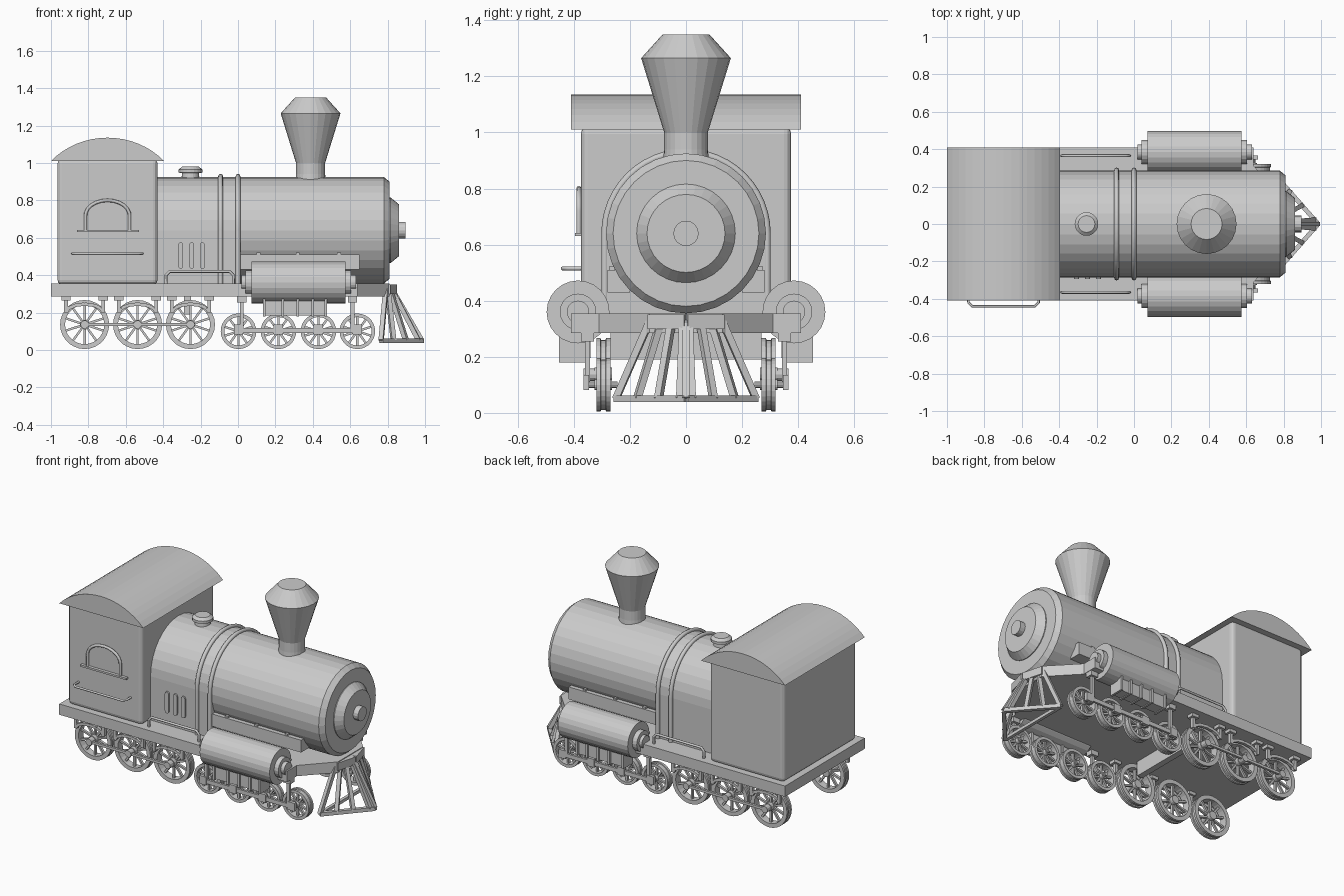
import bpy, bmesh
from math import sin, cos, pi, radians
from mathutils import Matrix, Vector

if "Cube" in bpy.data.objects:
    bpy.data.objects.remove(bpy.data.objects["Cube"], do_unlink=True)

GREY = (0.6, 0.6, 0.6, 1)
paint = bpy.data.materials.new("plain grey")
paint.use_nodes = True
paint.diffuse_color = GREY
paint.node_tree.nodes["Principled BSDF"].inputs["Base Color"].default_value = GREY

AXES = {"Z": Matrix(), "X": Matrix.Rotation(pi / 2, 4, "Y"), "Y": Matrix.Rotation(-pi / 2, 4, "X")}


def finish(name, bm):
    bmesh.ops.recalc_face_normals(bm, faces=bm.faces)
    mesh = bpy.data.meshes.new(name)
    bm.to_mesh(mesh)
    bm.free()
    mesh.materials.append(paint)
    ob = bpy.data.objects.new(name, mesh)
    bpy.context.collection.objects.link(ob)
    return ob


def add_box(bm, lo, hi, turn=None):
    lo, hi = Vector(lo), Vector(hi)
    size = Matrix.Diagonal((hi - lo).to_4d())
    size[3][3] = 1
    m = Matrix.Translation((lo + hi) / 2) @ size
    bmesh.ops.create_cube(bm, size=1, matrix=turn @ m if turn else m)


def add_lathe(bm, profile, axis, at, sides=24, ring=False):
    """Revolve (radius, height) pairs; ring joins last to first, otherwise ends are capped."""
    m = Matrix.Translation(at) @ AXES[axis]
    rows = [[bm.verts.new(m @ Vector((r * cos(2 * pi * i / sides), r * sin(2 * pi * i / sides), h)))
             for i in range(sides)] for r, h in profile]
    pairs = list(zip(rows, rows[1:]))
    if ring:
        pairs.append((rows[-1], rows[0]))
    else:
        bm.faces.new(rows[0])
        bm.faces.new(rows[-1])
    for a, b in pairs:
        for i in range(sides):
            j = (i + 1) % sides
            bm.faces.new((a[i], a[j], b[j], b[i]))


def add_prism(bm, start, push):
    """Extrude a closed outline of 3D points along a vector."""
    face = bm.faces.new([bm.verts.new(p) for p in start])
    new = bmesh.ops.extrude_face_region(bm, geom=[face])["geom"]
    bmesh.ops.translate(bm, vec=push, verts=[v for v in new if isinstance(v, bmesh.types.BMVert)])
    if face.is_valid is False or len(face.link_loops if hasattr(face, "link_loops") else []):
        return


def add_bar(bm, a, b, width):
    """Square bar between two points."""
    a, b = Vector(a), Vector(b)
    turn = Matrix.Translation((a + b) / 2) @ (b - a).to_track_quat("Z", "Y").to_matrix().to_4x4()
    h, w = (b - a).length / 2, width / 2
    add_box(bm, (-w, -w, -h), (w, w, h), turn)


def box(name, lo, hi):
    bm = bmesh.new()
    add_box(bm, lo, hi)
    return finish(name, bm)


def lathe(name, profile, axis, at, sides=24):
    bm = bmesh.new()
    add_lathe(bm, profile, axis, at, sides)
    return finish(name, bm)


def prism(name, start, push):
    bm = bmesh.new()
    add_prism(bm, start, push)
    return finish(name, bm)


def tube(name, points, radius):
    curve = bpy.data.curves.new(name, "CURVE")
    curve.dimensions = "3D"
    curve.bevel_depth, curve.bevel_resolution, curve.use_fill_caps = radius, 2, True
    spline = curve.splines.new("POLY")
    spline.points.add(len(points) - 1)
    for p, co in zip(spline.points, points):
        p.co = (*co, 1)
    curve.materials.append(paint)
    ob = bpy.data.objects.new(name, curve)
    bpy.context.collection.objects.link(ob)
    bpy.ops.object.select_all(action="DESELECT")
    ob.select_set(True)
    bpy.context.view_layer.objects.active = ob
    bpy.ops.object.convert(target="MESH")


def arc(n, a0, a1):
    return [(cos(radians(a0 + (a1 - a0) * i / n)), sin(radians(a0 + (a1 - a0) * i / n))) for i in range(n + 1)]


# Deck, tapering towards the front, with a cross plate below
half = [(-1, 0.41), (0.64, 0.41), (0.64, 0.31), (0.81, 0.13)]
prism("deck", [(x, y, 0.285) for x, y in half] + [(x, -y, 0.285) for x, y in half[::-1]], (0, 0, 0.07))
box("cross_plate", (-0.29, -0.27, 0.19), (-0.25, 0.27, 0.29))

# Cab and curved roof
cab = box("cab", (-0.965, -0.375, 0.35), (-0.43, 0.375, 1.02))
bevel = cab.modifiers.new("round corners", "BEVEL")
bevel.width, bevel.segments = 0.025, 3
R, RISE = 0.405, 0.125
prism("roof", [(-0.6975 + 0.3025 * c / cos(radians(42)), -0.41, 1.01 + RISE * (s - sin(radians(42))) / (1 - sin(radians(42))))
               for c, s in arc(16, 42, 138)], (0, 0.82, 0))

# Cab window, sill and handrail on the right side
arch = [(-0.815, -0.382, 0.635), (-0.815, -0.382, 0.72)]
arch += [(-0.6975 + 0.1175 * c, -0.382, 0.72 + 0.08 * s) for c, s in arc(10, 170, 10)]
arch += [(-0.58, -0.382, 0.72), (-0.58, -0.382, 0.635)]
tube("window_frame", arch, 0.009)
box("window_sill", (-0.86, -0.395, 0.63), (-0.53, -0.37, 0.642))
tube("cab_handrail", [(-0.885, -0.37, 0.515), (-0.885, -0.42, 0.515), (-0.865, -0.44, 0.515),
                      (-0.53, -0.44, 0.515), (-0.51, -0.42, 0.515), (-0.51, -0.37, 0.515)], 0.007)

# Boiler, firebox, bands and front door
lathe("boiler", [(0.285, -0.45), (0.285, 0.78), (0.26, 0.81)], "X", (0, 0, 0.64), 32)
prism("firebox", [(-0.44, 0.285 * c, 0.64 + 0.285 * s) for c, s in arc(16, 0, 180)]
      + [(-0.44, -0.285, 0.34), (-0.44, 0.285, 0.34)], (0.45, 0, 0))
for x in (-0.093, 0.0):
    tube("boiler_band", [(x, 0.289, 0.35)] + [(x, 0.289 * c, 0.64 + 0.289 * s) for c, s in arc(24, 0, 180)]
         + [(x, -0.289, 0.35)], 0.013)
lathe("front_door", [(0.176, 0.8), (0.176, 0.815), (0.139, 0.86)], "X", (0, 0, 0.64), 32)
lathe("door_hub", [(0.045, 0.85), (0.045, 0.895)], "X", (0, 0, 0.64), 16)

# Chimney and steam dome
lathe("chimney", [(0.083, 0.88), (0.078, 0.94), (0.078, 1.0), (0.16, 1.265), (0.083, 1.35)], "Z", (0.388, 0, 0))
lathe("steam_dome", [(0.05, 0.9), (0.045, 0.945), (0.063, 0.948), (0.063, 0.965), (0.045, 0.98)],
      "Z", (-0.254, 0, 0), 20)

# Slots on the right side of the firebox
for x in (-0.307, -0.248, -0.19):
    ends = [(x + 0.014 * c, 0.561 + 0.014 * s) for c, s in arc(6, 0, 180)]
    ends += [(x + 0.014 * c, 0.449 + 0.014 * s) for c, s in arc(6, 180, 360)]
    prism("firebox_slot", [(px, -0.295, pz) for px, pz in ends], (0, 0.02, 0))

# Cowcatcher: frame and slanted bars meeting at a point
bm = bmesh.new()
tip_low, tip_top = Vector((0.985, 0, 0.05)), Vector((0.825, 0, 0.325))
for s in (-1, 1):
    low, top = Vector((0.765, 0.25 * s, 0.05)), Vector((0.79, 0.13 * s, 0.325))
    for i in range(4):
        t = i / 3.3
        add_bar(bm, low.lerp(tip_low, t), top.lerp(tip_top, t), 0.024)
    add_bar(bm, low, tip_low, 0.024)
    add_bar(bm, top, tip_top, 0.05)
add_bar(bm, tip_low, tip_top, 0.024)
add_bar(bm, (0.765, -0.25, 0.05), (0.765, 0.25, 0.05), 0.02)
finish("cowcatcher", bm)


def wheel(name, x, side, r):
    bm = bmesh.new()
    at = (x, side * 0.295, r + 0.005)
    q = 0.8 * r
    add_lathe(bm, [(q, -0.025), (r, -0.025), (r, -0.01), (r * 0.95, -0.008), (r * 0.95, 0.008),
                   (r, 0.01), (r, 0.025), (q, 0.025)], "Y", at, 28, True)
    add_lathe(bm, [(0.2 * r, -0.032), (0.2 * r, 0.032)], "Y", at, 14)
    for i in range(10):
        turn = Matrix.Translation(at) @ Matrix.Rotation(2 * pi * i / 10, 4, "Y")
        add_box(bm, (-0.006, -0.008, 0.15 * r), (0.006, 0.008, 0.85 * r), turn)
    finish(name, bm)


for side, label in ((1, "left"), (-1, "right")):
    def y(v):
        return side * v

    def sbox(bm, x0, x1, y0, y1, z0, z1):
        add_box(bm, (x0, min(y(y0), y(y1)), z0), (x1, max(y(y0), y(y1)), z1))

    # Driving wheels with hangers and coupling rod
    bm = bmesh.new()
    for x in (-0.82, -0.537, -0.254):
        wheel(label + "_driving_wheel", x, side, 0.131)
        for dx in (-0.1, 0.1):
            sbox(bm, x + dx - 0.025, x + dx + 0.025, 0.328, 0.374, 0.265, 0.29)
            sbox(bm, x + dx - 0.01, x + dx + 0.01, 0.34, 0.36, 0.2, 0.27)
        path = [(x + 0.1 * c, y(0.35), 0.2 + 0.045 * s) for c, s in arc(6, 0, 180)]
        for a, b in zip(path, path[1:]):
            add_bar(bm, a, b, 0.018)
        add_lathe(bm, [(0.022, -0.06), (0.022, 0.02)] if side > 0 else [(0.022, -0.02), (0.022, 0.06)],
                  "Y", (x, y(0.345), 0.136), 12)
    finish(label + "_wheel_hangers", bm)
    bm = bmesh.new()
    sbox(bm, -0.82, -0.254, 0.345, 0.36, 0.128, 0.144)
    finish(label + "_coupling_rod", bm)

    # Small front wheels with their truck frame
    bm = bmesh.new()
    for x in (0.0025, 0.216, 0.43, 0.638):
        wheel(label + "_small_wheel", x, side, 0.095)
        sbox(bm, x - 0.025, x + 0.025, 0.345, 0.366, 0.082, 0.135)
        add_lathe(bm, [(0.012, -0.055), (0.012, 0.055)], "Y", (x, y(0.3), 0.1), 10)
    sbox(bm, 0.0, 0.65, 0.348, 0.362, 0.092, 0.118)
    for x in (0.02, 0.612):
        sbox(bm, x - 0.01, x + 0.01, 0.343, 0.361, 0.1, 0.28)
        sbox(bm, x - 0.025, x + 0.025, 0.328, 0.374, 0.255, 0.29)
    finish(label + "_truck_frame", bm)

    # Side cylinder with end caps, lower box and ribs
    at = (0, y(0.385), 0.36)
    lathe(label + "_cylinder", [(0.112, 0.072), (0.112, 0.575)], "X", at)
    lathe(label + "_cylinder_caps", [(0.04, 0.02), (0.04, 0.04), (0.065, 0.04), (0.065, 0.605),
                                     (0.04, 0.605), (0.04, 0.63)], "X", at, 20)
    bm = bmesh.new()
    sbox(bm, 0.14, 0.47, 0.365, 0.44, 0.185, 0.3)
    for x in (0.14, 0.24, 0.32, 0.4, 0.47):
        sbox(bm, x - 0.007, x + 0.007, 0.355, 0.453, 0.18, 0.3)
    finish(label + "_cylinder_box", bm)

    # Boiler side plate with small studs, and deck handrail
    bm = bmesh.new()
    sbox(bm, 0.01, 0.65, 0.2, 0.28, 0.43, 0.51)
    for x in (0.11, 0.32, 0.54):
        sbox(bm, x - 0.01, x + 0.01, 0.255, 0.275, 0.5, 0.522)
    finish(label + "_side_plate", bm)
    tube(label + "_deck_rail", [(-0.385, y(0.365), 0.35), (-0.385, y(0.365), 0.4), (-0.365, y(0.365), 0.42),
                                (-0.045, y(0.365), 0.42), (-0.025, y(0.365), 0.4), (-0.025, y(0.365), 0.35)], 0.008)
